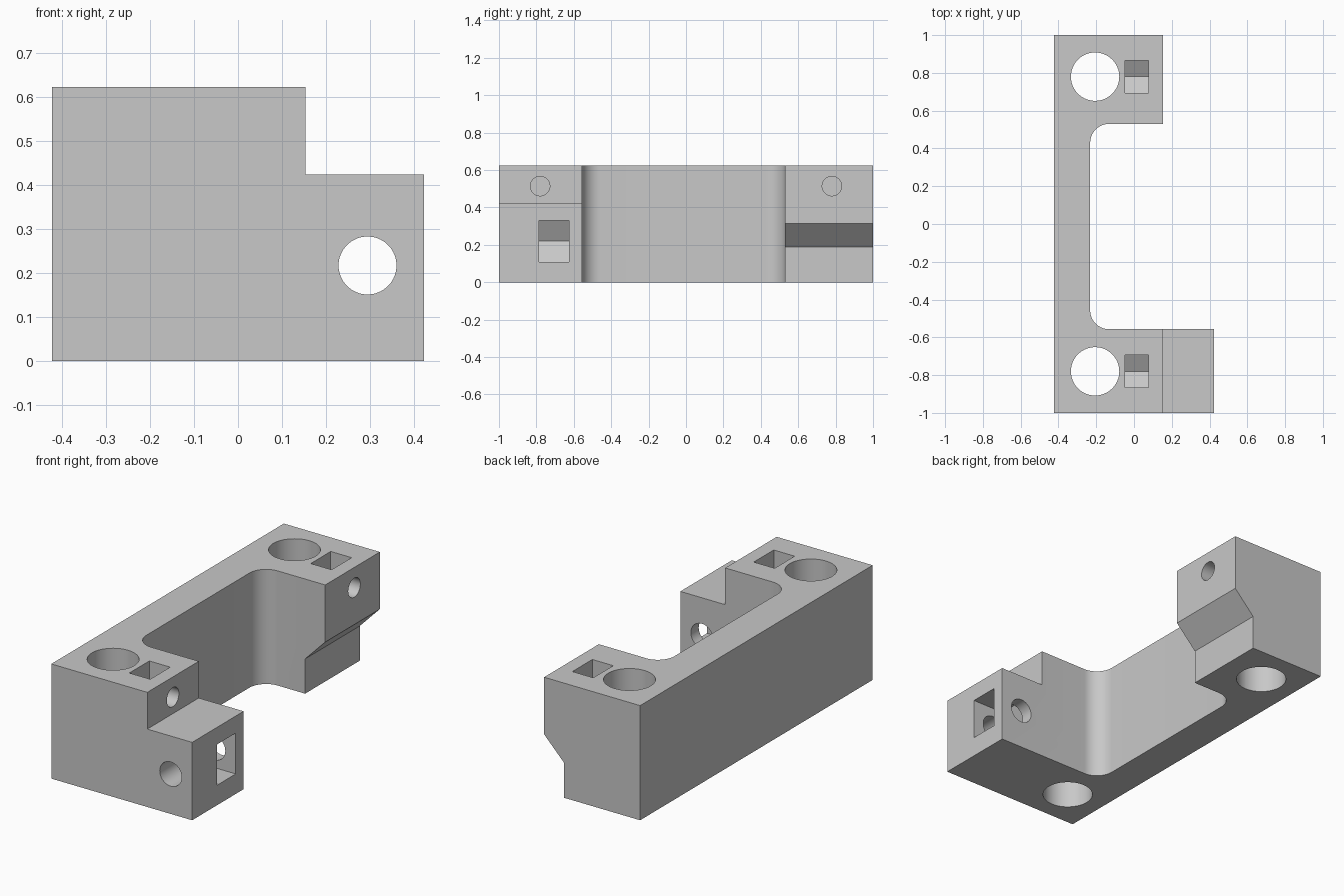
import bpy, bmesh
from math import cos, sin, radians, tan
from mathutils import Vector

cube = bpy.data.objects.get("Cube")
if cube:
    bpy.data.objects.remove(cube, do_unlink=True)

grey = bpy.data.materials.new("plain grey")
grey.use_nodes = True
colour = (0.58, 0.58, 0.58, 1)
grey.diffuse_color = colour
grey.node_tree.nodes["Principled BSDF"].inputs["Base Color"].default_value = colour


def arc(cx, cy, r, start, end, steps):
    angles = [radians(start + (end - start) * i / steps) for i in range(steps + 1)]
    return [(cx + r * cos(a), cy + r * sin(a)) for a in angles]


def prism(name, outline, axis, lo, hi):
    """Extrude a flat outline along x, y or z."""
    place = {"x": lambda a, b, t: (t, a, b),
             "y": lambda a, b, t: (a, t, b),
             "z": lambda a, b, t: (a, b, t)}[axis]
    bm = bmesh.new()
    base = bm.faces.new([bm.verts.new(place(a, b, lo)) for a, b in outline])
    top = bmesh.ops.extrude_face_region(bm, geom=[base])["geom"]
    verts = [v for v in top if isinstance(v, bmesh.types.BMVert)]
    bmesh.ops.translate(bm, verts=verts, vec=Vector(place(0, 0, hi - lo)))
    bmesh.ops.recalc_face_normals(bm, faces=bm.faces)
    mesh = bpy.data.meshes.new(name)
    bm.to_mesh(mesh)
    bm.free()
    mesh.materials.append(grey)
    obj = bpy.data.objects.new(name, mesh)
    bpy.context.collection.objects.link(obj)
    return obj


def bore(name, a, b, r, axis, lo, hi):
    return prism(name, arc(a, b, r, 0, 360, 64)[:-1], axis, lo, hi)


def nut_slot(centre, depth, half, outer):
    """Half hexagon, point inward, opened out to the surface: (across, along)."""
    side = half * tan(radians(30))
    return [(centre - half, outer), (centre - half, depth - side),
            (centre, depth - 2 * side),
            (centre + half, depth - side), (centre + half, outer)]


# Bracket body: spine, two arms and filleted inner corners
left, right, step, height = -0.424, 0.424, 0.154, 0.624
plan = [(left, -1), (right, -1), (right, -0.557)]
plan += arc(-0.132, -0.457, 0.1, 270, 180, 16)
plan += arc(-0.132, 0.43, 0.1, 180, 90, 16)
plan += [(step, 0.53), (step, 1), (left, 1)]
body = prism("bracket_body", plan, "z", 0, height)

cutters = []
# Lowered end of the front arm
cutters.append(prism("step_cutter", [(step, 0.424), (0.6, 0.424), (0.6, 0.8), (step, 0.8)],
                     "y", -1.2, -0.4))
# Sloped undercut of the back arm
cutters.append(prism("undercut_cutter",
                     [(0.033, -0.1), (0.033, 0.189), (step, 0.313), (0.3, 0.313), (0.3, -0.1)],
                     "y", 0.5, 1.2))
# Rod holes, clamp screw holes and nut pockets in both arms
for y in (-0.78, 0.78):
    cutters.append(bore("rod_hole_cutter", -0.206, y, 0.128, "z", -0.1, 0.8))
    cutters.append(prism("nut_pocket_cutter", nut_slot(y, 0.514, 0.086, 0.8),
                         "x", -0.048, 0.078))
    cutters.append(bore("screw_hole_cutter", y, 0.514, 0.052, "x", -0.02, 0.3))
# Cross screw hole and side nut pocket of the front arm
cutters.append(bore("cross_hole_cutter", 0.295, 0.217, 0.066, "y", -1.2, -0.4))
side_slot = [(x, z) for z, x in nut_slot(0.22, 0.295, 0.111, 0.6)]
cutters.append(prism("side_pocket_cutter", side_slot, "y", -0.785, -0.625))

for cutter in cutters:
    cutter.hide_render = True
    mod = body.modifiers.new(cutter.name, "BOOLEAN")
    mod.operation = "DIFFERENCE"
    mod.solver = "EXACT"
    mod.object = cutter

# Bake the cuts and drop the cutters
graph = bpy.context.evaluated_depsgraph_get()
graph.update()
cut_mesh = bpy.data.meshes.new_from_object(body.evaluated_get(graph))
body.modifiers.clear()
body.data = cut_mesh
cut_mesh.materials.clear()
cut_mesh.materials.append(grey)
for poly in cut_mesh.polygons:
    poly.material_index = 0
for cutter in cutters:
    bpy.data.objects.remove(cutter, do_unlink=True)

# Smooth round surfaces, crisp edges
bpy.ops.object.select_all(action="DESELECT")
body.select_set(True)
bpy.context.view_layer.objects.active = body
bpy.ops.object.shade_smooth_by_angle(angle=radians(25))
